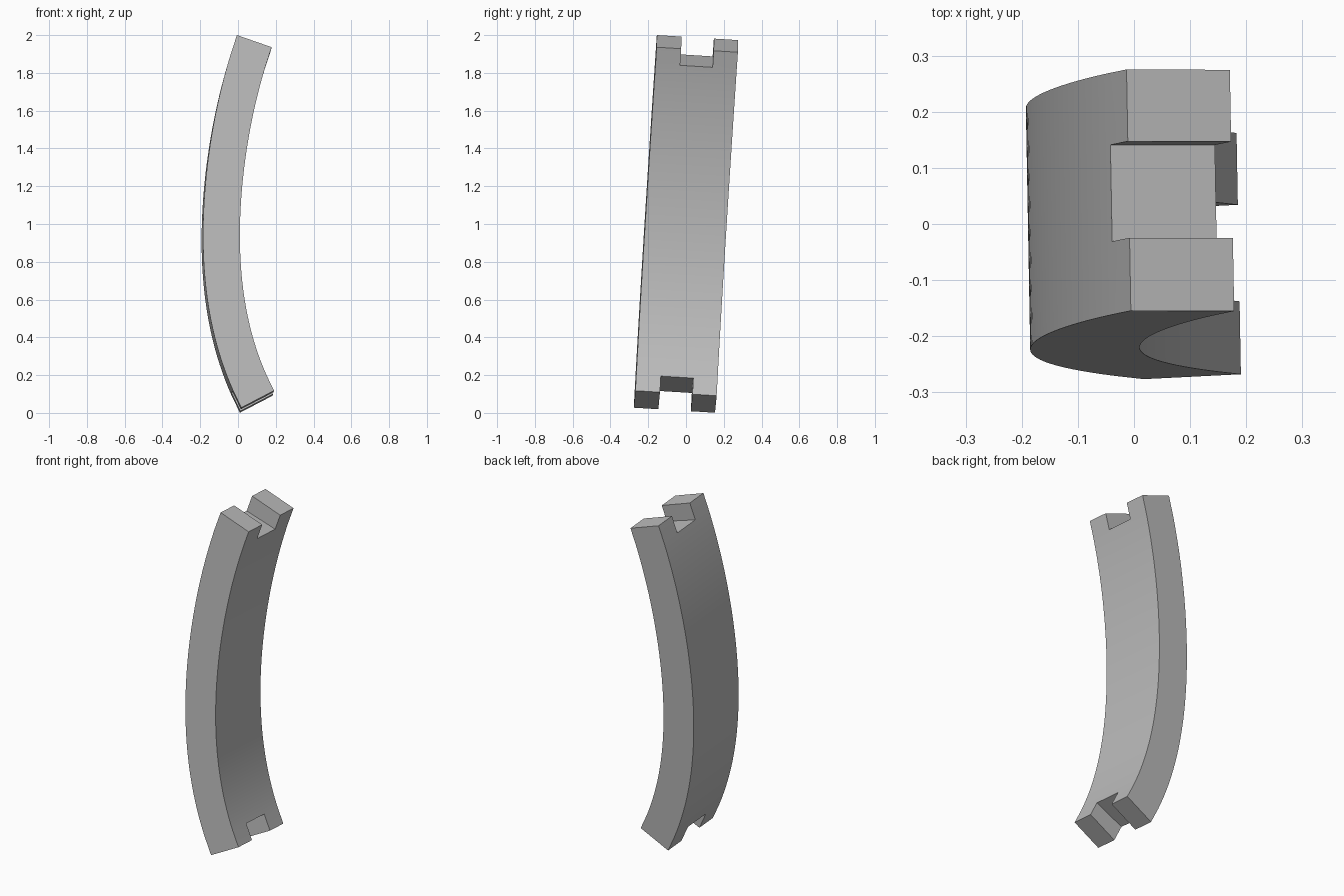
import bpy, bmesh, math
from mathutils import Vector

cube = bpy.data.objects.get("Cube")
if cube:
    bpy.data.objects.remove(cube, do_unlink=True)

HALF_THICK = 0.0975
WIDTHS = [0.0, 0.13, 0.302, 0.43]        # tab, slot, tab
LOW, HIGH, NOTCH = -0.8675, 1.028, 0.091  # ends of the curve and slot depth
MID_STEPS = 46


def bent(offset, across, u):
    """Place a point of the straight bar on the bowed, slightly leaning bar."""
    x = -0.0875 + 0.1866 * u**2 - 0.0522 * u**3 + 0.03 * u**4
    slope = 0.3732 * u - 0.1566 * u**2 + 0.12 * u**3
    size = math.hypot(1, slope)
    x -= offset / size
    z = 0.94 + u + offset * slope / size
    y = -0.2785 + 0.062 * z + 0.018 * x
    return Vector((x - 0.018 * across, y + across, z - 0.062 * across))


# Stations along the bar, with one short row at each end for the slots
lo, hi = LOW + NOTCH, HIGH - NOTCH
stations = [LOW] + [lo + (hi - lo) * i / MID_STEPS for i in range(MID_STEPS + 1)] + [HIGH]

# Flat sheet with the slot cells left out
bm = bmesh.new()
grid = [[bm.verts.new((HALF_THICK, t, u)) for t in WIDTHS] for u in stations]
last = len(stations) - 2
for i in range(last + 1):
    for j in range(3):
        if j == 1 and i in (0, last):
            continue
        bm.faces.new((grid[i][j], grid[i][j + 1], grid[i + 1][j + 1], grid[i + 1][j]))

# Thicken the sheet, then bend it
ext = bmesh.ops.extrude_face_region(bm, geom=bm.faces[:], use_keep_orig=True)
for v in ext["geom"]:
    if isinstance(v, bmesh.types.BMVert):
        v.co.x = -HALF_THICK
for v in bm.verts:
    v.co = bent(*v.co)
bmesh.ops.recalc_face_normals(bm, faces=bm.faces[:])

mesh = bpy.data.meshes.new("curved_bar")
bm.to_mesh(mesh)
bm.free()
bar = bpy.data.objects.new("curved_bar", mesh)
bpy.context.collection.objects.link(bar)

# Plain grey finish
grey = bpy.data.materials.new("plain_grey")
grey.use_nodes = True
colour = (0.5, 0.5, 0.5, 1)
grey.diffuse_color = colour
grey.node_tree.nodes["Principled BSDF"].inputs["Base Color"].default_value = colour
mesh.materials.append(grey)

bpy.context.view_layer.objects.active = bar
bar.select_set(True)
bpy.ops.object.shade_smooth_by_angle(angle=math.radians(30))
